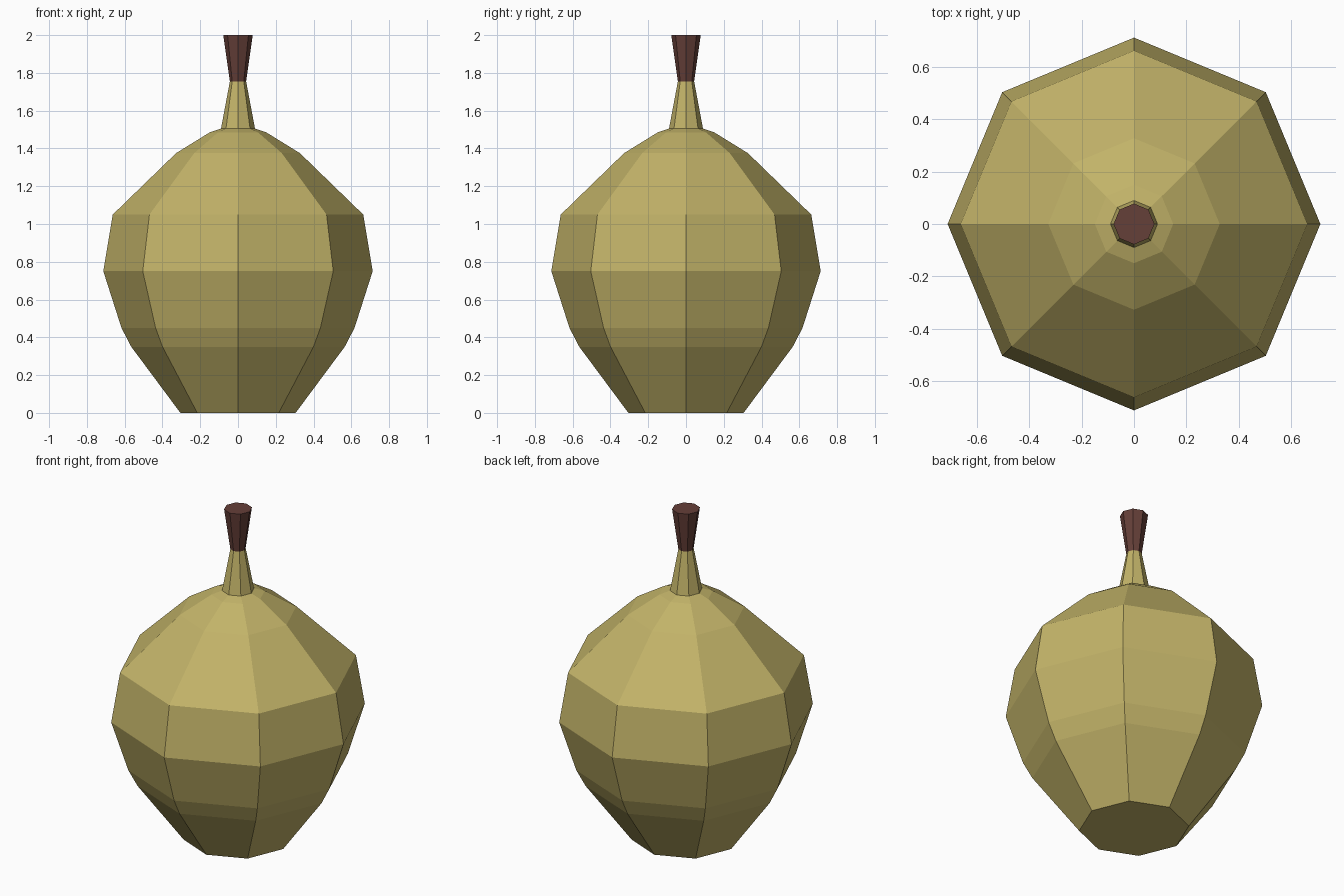
import bpy, bmesh, math

if "Cube" in bpy.data.objects:
    bpy.data.objects.remove(bpy.data.objects["Cube"])

SIDES = 8


def material(name, color):
    mat = bpy.data.materials.new(name)
    mat.diffuse_color = (*color, 1)
    mat.use_nodes = True
    mat.node_tree.nodes["Principled BSDF"].inputs["Base Color"].default_value = mat.diffuse_color
    return mat


def lathe(name, profile, mat, cap_bottom=False, cap_top=False):
    """Revolve (radius, height) points into a flat-faced octagonal solid."""
    bm = bmesh.new()
    rings = []
    for r, z in profile:
        rings.append([bm.verts.new((r * math.cos(i * math.tau / SIDES),
                                    r * math.sin(i * math.tau / SIDES), z))
                      for i in range(SIDES)])
    for low, high in zip(rings, rings[1:]):
        for i in range(SIDES):
            j = (i + 1) % SIDES
            bm.faces.new((low[i], low[j], high[j], high[i]))
    if cap_bottom:
        bm.faces.new(rings[0][::-1])
    if cap_top:
        bm.faces.new(rings[-1])
    mesh = bpy.data.meshes.new(name)
    bm.to_mesh(mesh)
    bm.free()
    mesh.materials.append(mat)
    obj = bpy.data.objects.new(name, mesh)
    bpy.context.collection.objects.link(obj)
    return obj


skin = material("gourd_skin", (0.54, 0.45, 0.14))
wood = material("stem_brown", (0.13, 0.05, 0.04))

# Round body, flat underneath
lathe("gourd_body", [(0.305, 0), (0.565, 0.35), (0.617, 0.45), (0.713, 0.75),
                     (0.663, 1.05), (0.328, 1.375), (0.15, 1.485),
                     (0.09, 1.505)], skin, cap_bottom=True)

# Tapering neck
lathe("neck", [(0.09, 1.505), (0.043, 1.755)], skin)

# Flared stem
lathe("stem", [(0.043, 1.755), (0.078, 2.0)], wood, cap_top=True)
